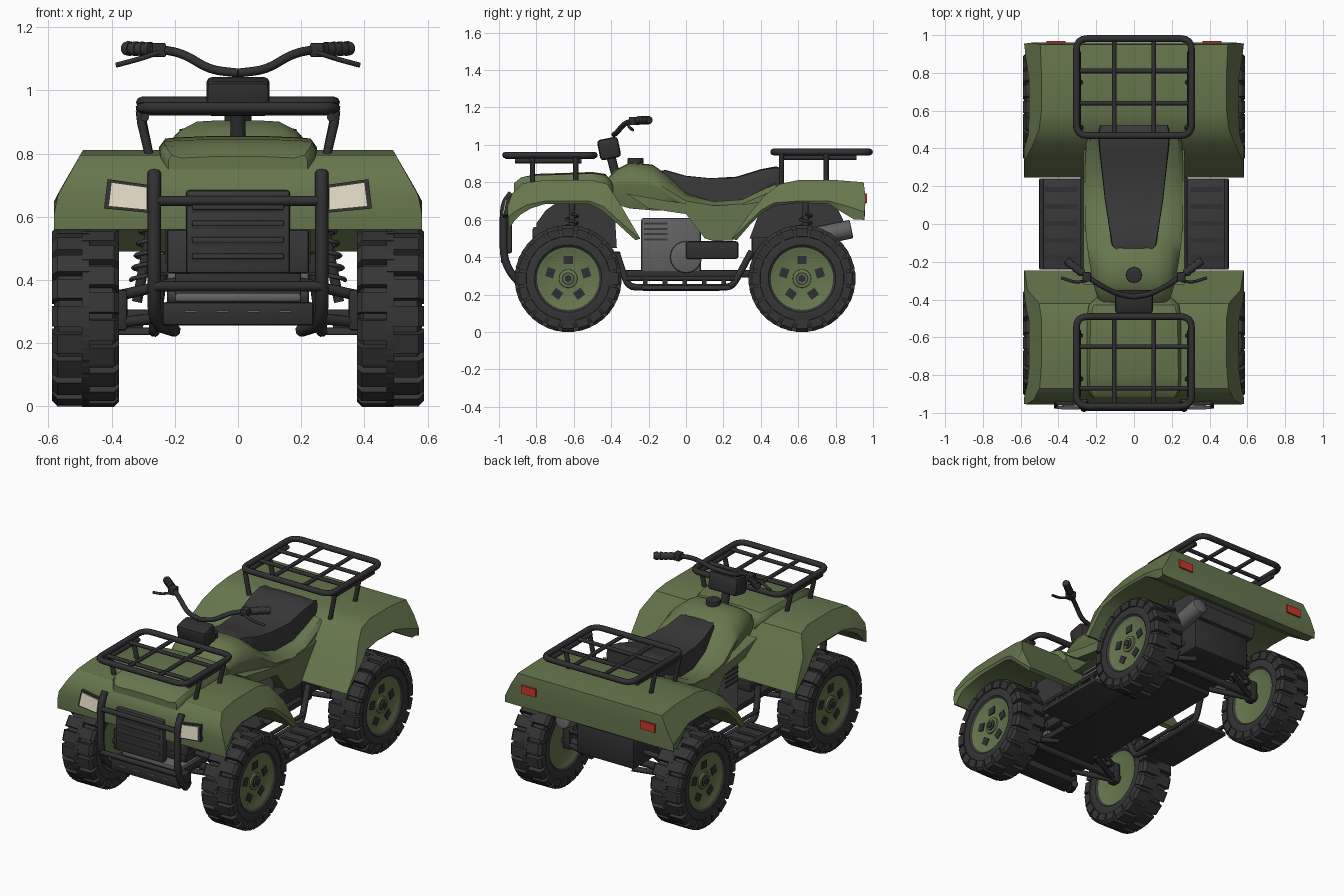
import bpy, bmesh, math
from mathutils import Vector, Matrix

if "Cube" in bpy.data.objects:
    bpy.data.objects.remove(bpy.data.objects["Cube"])


def material(name, r, g, b):
    m = bpy.data.materials.new(name)
    m.diffuse_color = (r, g, b, 1)
    m.use_nodes = True
    m.node_tree.nodes["Principled BSDF"].inputs["Base Color"].default_value = m.diffuse_color
    return m


GREEN = material("army_green", .132, .182, .074)
BLACK = material("black_metal", .030, .030, .032)
RUBBER = material("tyre_rubber", .036, .036, .036)
SEAT = material("seat_vinyl", .042, .042, .044)
DARK = material("dark_plastic", .040, .040, .042)
GREY = material("engine_grey", .125, .125, .125)
CREAM = material("lamp_cream", .74, .68, .54)
RED = material("lamp_red", .60, .04, .022)


def finish(name, bm, mat, mirror=False, bevel=0, angle=.6):
    """Turn a bmesh into an object, optionally bevelled and mirrored in x."""
    if bevel:
        edges = [e for e in bm.edges if e.calc_face_angle(0) > .5]
        bmesh.ops.bevel(bm, geom=edges, offset=bevel, segments=2, profile=.5,
                        affect='EDGES', clamp_overlap=True)
    if mirror:
        geo = bmesh.ops.duplicate(bm, geom=bm.verts[:] + bm.edges[:] + bm.faces[:])["geom"]
        for v in geo:
            if isinstance(v, bmesh.types.BMVert):
                v.co.x *= -1
    bmesh.ops.recalc_face_normals(bm, faces=bm.faces[:])
    for f in bm.faces:
        f.smooth = True
    for e in bm.edges:
        e.smooth = e.calc_face_angle(0) < angle
    me = bpy.data.meshes.new(name)
    bm.to_mesh(me)
    bm.free()
    me.materials.append(mat)
    ob = bpy.data.objects.new(name, me)
    bpy.context.collection.objects.link(ob)
    return ob


def add_loft(bm, rings, cap=True, loop=False):
    rows = [[bm.verts.new(p) for p in r] for r in rings]
    n = len(rows[0])
    for a, b in zip(rows, rows[1:] + rows[:1] if loop else rows[1:]):
        for i in range(n):
            j = (i + 1) % n
            bm.faces.new((a[i], a[j], b[j], b[i]))
    if cap and not loop:
        bm.faces.new(rows[0])
        bm.faces.new(rows[-1])


def loft(name, rings, mat, **kw):
    bm = bmesh.new()
    add_loft(bm, rings)
    return finish(name, bm, mat, **kw)


def prism(name, yz, x0, x1, mat, **kw):
    return loft(name, [[(x, y, z) for y, z in yz] for x in (x0, x1)], mat, **kw)


def box(name, x, y, z, mat, tilt=0, **kw):
    """Box from (min, max) ranges, tilted about its own x axis."""
    c = Vector((sum(x) / 2, sum(y) / 2, sum(z) / 2))
    size = Matrix.Diagonal((x[1] - x[0], y[1] - y[0], z[1] - z[0], 1))
    bm = bmesh.new()
    bmesh.ops.create_cube(bm, size=1, matrix=Matrix.Translation(c) @ Matrix.Rotation(tilt, 4, 'X') @ size)
    return finish(name, bm, mat, **kw)


def cyl(name, a, b, r, mat, seg=20, **kw):
    a, b = Vector(a), Vector(b)
    rot = (b - a).to_track_quat('Z', 'Y').to_matrix().to_4x4()
    bm = bmesh.new()
    bmesh.ops.create_cone(bm, cap_ends=True, segments=seg, radius1=r, radius2=r, depth=(b - a).length,
                          matrix=Matrix.Translation((a + b) / 2) @ rot)
    return finish(name, bm, mat, **kw)


def rounded(pts, rad, closed):
    """Replace polyline corners with short curves."""
    pts = [Vector(p) for p in pts]
    out, n = [], len(pts)
    for i, p in enumerate(pts):
        if not closed and i in (0, n - 1):
            out.append(p)
            continue
        d0, d1 = pts[i - 1] - p, pts[(i + 1) % n] - p
        a = p + d0.normalized() * min(rad, d0.length * .45)
        b = p + d1.normalized() * min(rad, d1.length * .45)
        for t in (0, .25, .5, .75, 1):
            out.append(a * (1 - t) ** 2 + p * 2 * t * (1 - t) + b * t * t)
    return out


def tubes(name, paths, r, mat, closed=False, mirror=False, rad=.05):
    cu = bpy.data.curves.new(name, 'CURVE')
    cu.dimensions, cu.bevel_depth, cu.bevel_resolution, cu.use_fill_caps = '3D', r, 2, True
    for path in paths:
        for s in ((1, -1) if mirror else (1,)):
            pts = rounded(path, rad, closed) if rad else path
            sp = cu.splines.new('POLY')
            sp.points.add(len(pts) - 1)
            for q, p in zip(sp.points, pts):
                q.co = (p[0] * s, p[1], p[2], 1)
            sp.use_cyclic_u = closed
            sp.use_smooth = True
    cu.materials.append(mat)
    ob = bpy.data.objects.new(name, cu)
    bpy.context.collection.objects.link(ob)


def fender(name, top, lip, arch):
    """Sides lean outwards from the crown down to a vertical skirt."""
    def half(z):
        return min(.58, .49 + max(0, .812 - z) * .56)
    rings = []
    for p, r, q in zip(top, lip, arch):
        side = [(half(p[1]), *p), (half(r[1]) + .002, *r), (half(r[1]) - .008, *q)]
        rings.append([(-x, y, z) for x, y, z in reversed(side)] + side)
    loft(name, rings, GREEN, angle=.5)


# Fenders: crown profile, outer lip profile and wheel arch profile
fender("front_fender",
       [(-.95, .56), (-.955, .67), (-.93, .74), (-.87, .795), (-.75, .812), (-.5, .812), (-.42, .79), (-.35, .68), (-.245, .5)],
       [(-.948, .558), (-.952, .61), (-.92, .64), (-.85, .68), (-.75, .70), (-.52, .70), (-.44, .67), (-.365, .60), (-.247, .498)],
       [(-.94, .56), (-.92, .59), (-.88, .63), (-.83, .66), (-.75, .685), (-.52, .685), (-.45, .65), (-.38, .59), (-.27, .49)])
fender("rear_fender",
       [(.245, .5), (.33, .62), (.42, .73), (.5, .79), (.6, .812), (.8, .812), (.95, .80), (.96, .72), (.955, .6)],
       [(.247, .498), (.34, .59), (.40, .65), (.47, .69), (.6, .70), (.76, .70), (.87, .67), (.955, .64), (.953, .598)],
       [(.27, .49), (.34, .57), (.4, .63), (.47, .675), (.6, .69), (.76, .685), (.85, .63), (.9, .60), (.94, .6)])


def body(name, sections, mat):
    """Each section: y, bottom, shoulder and top heights, then their half widths."""
    rings = []
    for y, zb, zm, zt, wb, wm, wt in sections:
        half = [(wb, zb), (wm, zm - .02), (wm, zm + .01), ((wm + wt) / 2 + .01, (zm + zt) / 2 + .015), (wt, zt - .004), (wt * .5, zt)]
        rings.append([(x, y, z) for x, z in half] + [(-x, y, z) for x, z in reversed(half)])
    loft(name, rings, mat, angle=.7)


# Bodywork: tank running back under the seat, hood and side panels
body("tank_body", [(-.42, .72, .78, .82, .16, .18, .12), (-.37, .68, .80, .87, .17, .20, .14),
                   (-.30, .66, .81, .905, .18, .22, .13), (-.18, .65, .80, .895, .20, .24, .13),
                   (-.10, .65, .75, .84, .20, .25, .12), (0, .64, .69, .745, .20, .26, .14),
                   (.15, .64, .665, .70, .20, .26, .16), (.3, .64, .675, .71, .20, .26, .18),
                   (.48, .68, .75, .80, .20, .25, .2)], GREEN)
body("hood", [(-.92, .74, .77, .79, .20, .22, .18), (-.88, .74, .80, .825, .22, .245, .20),
              (-.80, .74, .80, .845, .22, .25, .20), (-.5, .74, .81, .855, .22, .25, .19),
              (-.43, .74, .80, .845, .22, .24, .17), (-.39, .72, .77, .79, .18, .20, .14)], GREEN)
prism("side_panel", [(-.32, .74), (-.2, .66), (0, .63), (.1, .5), (.15, .485), (.25, .49), (.34, .6), (.42, .70),
                     (.3, .68), (.1, .675), (-.1, .70)], .19, .268, GREEN, mirror=True, bevel=.008)
body("seat", [(-.135, .76, .83, .86, .08, .10, .07), (-.11, .70, .83, .866, .10, .118, .09),
              (0, .66, .80, .835, .13, .135, .11), (.13, .64, .79, .822, .15, .155, .13),
              (.27, .64, .79, .83, .165, .17, .145), (.40, .70, .83, .87, .182, .186, .155),
              (.48, .76, .84, .885, .186, .19, .16), (.525, .80, .845, .87, .175, .18, .15)], SEAT)
cyl("fuel_cap", (0, -.27, .89), (0, -.27, .93), .042, BLACK, bevel=.005)

# Front panel: grille, lamps, and tail lamps
box("grille", (-.165, .165), (-.975, -.93), (.42, .685), DARK, bevel=.012)
for i in range(4):
    z = .475 + i * .052
    box("grille_slat", (-.145, .145), (-.983, -.97), (z - .009, z + .009), DARK, bevel=.004)
    box("grille_gap", (-.145, .145), (-.978, -.97), (z - .018, z - .010), BLACK)
for name, mat, y, s in (("headlight_housing", BLACK, -.968, 1), ("headlight_lens", CREAM, -.974, .82)):
    quad = [(-.071, -.052), (.077, -.038), (.066, .055), (-.071, .036)]
    loft(name, [[(.347 + a * s, yy + (b * s * .2 if yy < -.92 else 0), .664 + b * s) for a, b in quad]
                for yy in (y, -.91)], mat, mirror=True)
box("tail_light", (.362, .462), (.95, .969), (.69, .74), RED, mirror=True)

# Chassis, engine and wheel well liners
prism("front_well_liner", [(-.80, .45), (-.80, .58), (-.75, .65), (-.68, .70), (-.5, .70), (-.38, .62), (-.37, .45)],
      -.23, .23, DARK, bevel=.01)
box("front_chassis", (-.225, .225), (-.82, -.40), (.42, .56), DARK, bevel=.01)
box("front_frame", (-.2, .2), (-.80, -.35), (.365, .43), BLACK, bevel=.01)
box("front_skid", (-.24, .24), (-.92, -.80), (.255, .33), BLACK, bevel=.012)
for i in range(4):
    box("skid_slot", (-.17 + i * .1, -.13 + i * .1), (-.925, -.91), (.297, .304), GREY)
box("front_diff", (-.2, .2), (-.86, -.55), (.33, .36), GREY, bevel=.01)
box("belly_pan", (-.2, .2), (-.80, .45), (.29, .33), BLACK, bevel=.01)
prism("rear_liner", [(.34, .5), (.82, .52), (.84, .6), (.80, .68), (.72, .72), (.5, .72), (.4, .66)], -.22, .22, DARK, bevel=.01)
box("rear_gearbox", (-.2, .2), (.35, .80), (.32, .53), BLACK, bevel=.02)
box("engine", (-.2, .2), (-.24, .08), (.315, .61), GREY, bevel=.015)
cyl("engine_cover", (-.225, 0, .40), (.225, 0, .40), .085, GREY, seg=32, bevel=.01)
for i in range(4):
    box("engine_fin", (.19, .206), (-.225, -.1), (.49 + i * .028, .50 + i * .028), DARK, mirror=True)
box("exhaust_shield", (.17, .25), (0, .28), (.39, .485), BLACK, mirror=True, bevel=.012)
cyl("muffler", (.235, .55, .48), (.235, .885, .55), .05, GREY, bevel=.008)

# Foot boards with ribs, edge rails and the frame tubes along their inner side
box("foot_board", (.25, .502), (-.24, .24), (.225, .25), DARK, mirror=True, bevel=.005)
for i in range(5):
    box("foot_rib", (.30, .47), (-.19 + i * .09, -.165 + i * .09), (.245, .256), BLACK, mirror=True)
tubes("frame_tube", [[(.24, -.37, .42), (.265, -.31, .24), (.265, -.22, .238), (.265, .2, .238), (.265, .25, .245), (.24, .35, .43)]],
      .019, BLACK, mirror=True)
tubes("foot_rail", [[(.488, -.24, .285), (.488, .24, .285)], [(.27, -.32, .285), (.27, .26, .285)]], .012, BLACK, mirror=True, rad=0)
for i in range(5):
    box("rail_link", (.48, .496), (-.23 + i * .105, -.205 + i * .105), (.24, .285), BLACK, mirror=True)

# Bull bar
tubes("bull_bar", [[(.265, -.93, .74), (.265, -.975, .68), (.265, -.975, .38), (.265, -.90, .26), (.2, -.78, .24)]],
      .021, BLACK, mirror=True, rad=.07)
tubes("bull_bar_cross", [[(-.265, -.975, z), (.265, -.975, z)] for z in (.65, .38)], .016, BLACK, rad=0)

# Luggage racks
for name, y0, y1, z, cross, legs in (
        ("front_rack", -.965, -.49, .945, (-.87, -.65), (-.82, -.59)),
        ("rear_rack", .468, .982, .962, (.64, .81), (.51, .75))):
    tubes(name, [[(-.305, y0, z), (.305, y0, z), (.305, y1, z), (-.305, y1, z)]], .018, BLACK, closed=True, rad=.06)
    tubes(name + "_bars", [[(-.3, y, z - .012), (.3, y, z - .012)] for y in cross] +
          [[(x, y0, z - .008), (x, y1, z - .008)] for x in (-.105, .105)], .012, BLACK, rad=0)
    tubes(name + "_legs", [[(.31, y, z - .01), (.305, y, z - .05), (.28, y, .79)] for y in legs] +
          [[(.295, y0 + .05, z - .03), (.295, y1 - .07, z - .03)]], .014, BLACK, mirror=True, rad=0)

# Steering: pod, column, bar, grips and levers
box("handlebar_pod", (-.1, .1), (-.468, -.355), (.925, 1.036), BLACK, tilt=.2, bevel=.018)
cyl("steering_column", (0, -.36, .78), (0, -.41, .97), .024, BLACK)
tubes("handlebar", [[(0, -.385, 1.055), (.09, -.37, 1.065), (.17, -.33, 1.115), (.24, -.285, 1.13), (.35, -.20, 1.13)]],
      .014, BLACK, mirror=True)
cyl("grip", (.27, -.262, 1.13), (.36, -.193, 1.133), .02, RUBBER, mirror=True, bevel=.004)
for i in range(4):
    a, b = (Vector((.275, -.258, 1.13)).lerp(Vector((.36, -.193, 1.133)), t) for t in (i * .25, i * .25 + .15))
    cyl("grip_ring", a, b, .023, RUBBER, seg=12, mirror=True)
box("switch_block", (.228, .272), (-.305, -.255), (1.105, 1.15), BLACK, mirror=True, bevel=.006)
tubes("brake_lever", [[(.25, -.30, 1.12), (.31, -.31, 1.10), (.385, -.285, 1.08)]], .008, BLACK, mirror=True)

# Suspension: arms, axles, coil shocks
for y in (-.63, .62):
    tubes("suspension_arm", [[(.14, y + d, .29), (.38, y, .265)] for d in (-.11, .11)] +
          [[(.16, y + d, .40), (.38, y, .35)] for d in (-.08, .08)], .017, BLACK, mirror=True, rad=0)
    cyl("axle", (-.42, y, .285), (.42, y, .285), .022, BLACK)
    box("hub_carrier", (.35, .40), (y - .03, y + .03), (.24, .37), BLACK, mirror=True, bevel=.01)
    cyl("shock_rod", (.25, y + .02, .69), (.32, y + .02, .33), .016, BLACK, mirror=True)
    tubes("shock_spring", [[(.262 + .045 * t / 60 + .032 * math.cos(t * .63), y + .02 + .032 * math.sin(t * .63),
                             .63 - .23 * t / 60) for t in range(61)]], .007, DARK, mirror=True, rad=0)


# Wheels, modelled once about the x axis with the outside towards +x
def spin(name, profile, mat, seg=40):
    bm = bmesh.new()
    add_loft(bm, [[(x, r * math.cos(a), r * math.sin(a)) for x, r in profile]
                  for a in (i * math.tau / seg for i in range(seg))], loop=True)
    return finish(name, bm, mat)


def around(name, profile, width, angles, mat):
    """Extrude an (x, radius) profile sideways and repeat it round the axle."""
    bm = bmesh.new()
    for s, ang in angles:
        rot = Matrix.Rotation(ang, 3, 'X')
        add_loft(bm, [[rot @ Vector((x * s, t, r)) for x, r in profile] for t in (-width / 2, width / 2)])
    return finish(name, bm, mat)


N = 20
wheel = [
    spin("tyre", [(-.082, .16), (-.098, .18), (-.1, .235), (-.085, .264), (.085, .264), (.1, .235), (.098, .18), (.082, .16)], RUBBER),
    around("tyre_lugs", [(-.012, .25), (-.012, .285), (.09, .285), (.106, .268), (.106, .225), (.09, .22)], .064,
           [(s, (i + (.5 if s < 0 else 0)) * math.tau / N) for i in range(N) for s in (1, -1)], RUBBER),
    spin("rim", [(.070, .005), (.074, .07), (.076, .13), (.084, .15), (.088, .168), (.07, .172), (-.07, .172),
                 (-.088, .168), (-.082, .15), (-.076, .13), (-.07, .005)], GREEN),
    around("rim_slots", [(.066, .078), (.066, .122), (.08, .122), (.08, .078)], .05,
           [(1, i * math.tau / 5) for i in range(5)], BLACK),
    cyl("hub_ring", (.06, 0, 0), (.084, 0, 0), .05, GREEN, seg=24, bevel=.004),
    cyl("hub_base", (.06, 0, 0), (.087, 0, 0), .034, BLACK, seg=20),
    cyl("hub_ring_inner", (.06, 0, 0), (.090, 0, 0), .027, GREEN, seg=20),
    cyl("hub_cap", (-.06, 0, 0), (.096, 0, 0), .021, BLACK, seg=6),
]
for k, (x, y) in enumerate(((.482, -.63), (-.482, -.63), (.482, .62), (-.482, .62))):
    for part in wheel:
        ob = part if k == 0 else part.copy()
        if k:
            bpy.context.collection.objects.link(ob)
        ob.location = (x, y, .285)
        ob.rotation_euler = (0, 0, math.pi if x < 0 else 0)
